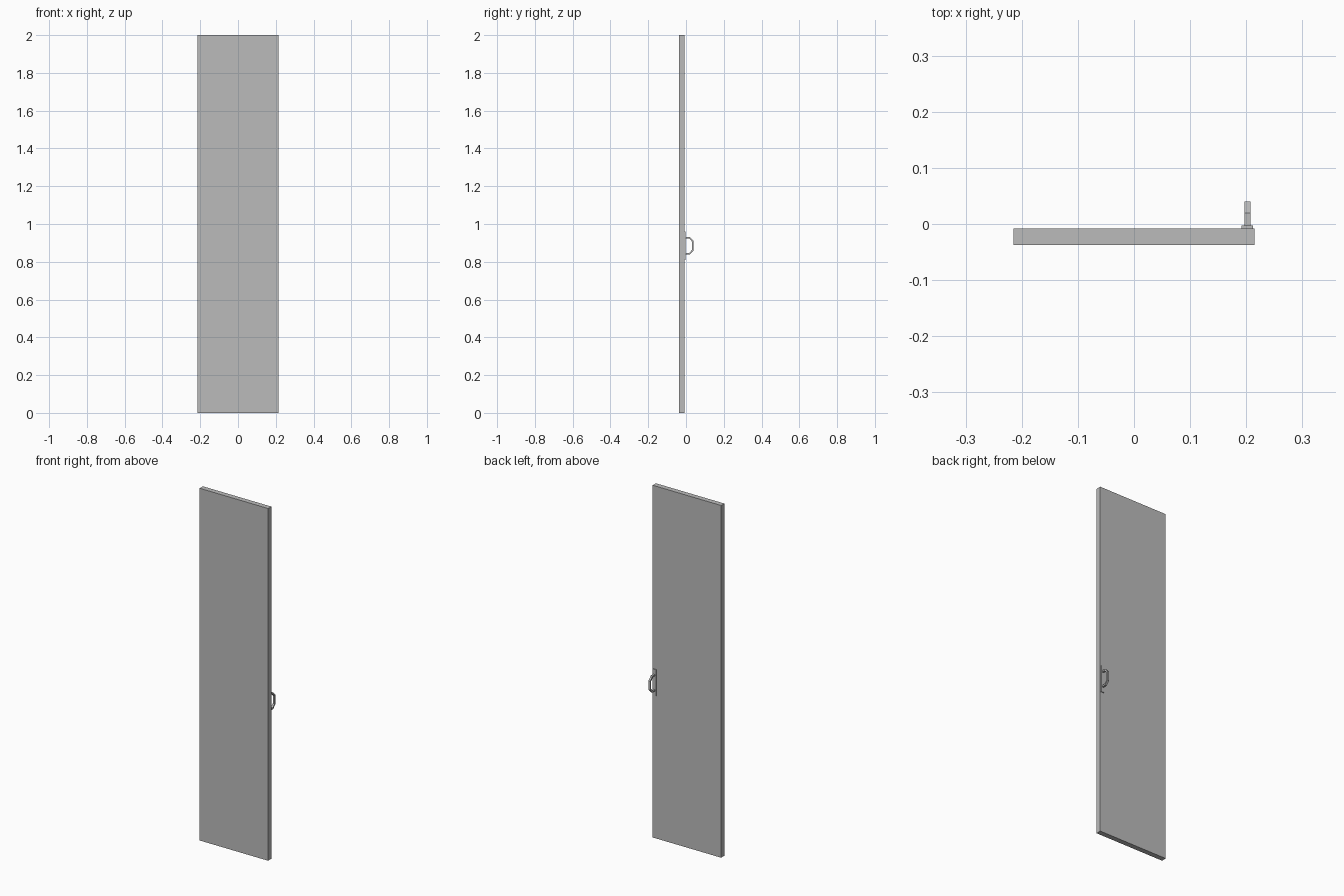
import bpy, bmesh

cube = bpy.data.objects.get("Cube")
if cube:
    bpy.data.objects.remove(cube, do_unlink=True)


def material(name, value):
    mat = bpy.data.materials.new(name)
    mat.use_nodes = True
    color = (value, value, value, 1)
    mat.diffuse_color = color
    mat.node_tree.nodes["Principled BSDF"].inputs["Base Color"].default_value = color
    return mat


grey = material("plain grey", 0.5)


def add_object(name, bm):
    bmesh.ops.recalc_face_normals(bm, faces=bm.faces)
    mesh = bpy.data.meshes.new(name)
    bm.to_mesh(mesh)
    bm.free()
    mesh.materials.append(grey)
    bpy.context.collection.objects.link(bpy.data.objects.new(name, mesh))


def box(name, low, high):
    bm = bmesh.new()
    bmesh.ops.create_cube(bm, size=1)
    for v in bm.verts:
        v.co = [(a + b) / 2 + c * (b - a) for a, b, c in zip(low, high, v.co)]
    add_object(name, bm)


def pull_handle(name, x, width, z, outer, inner):
    """Bent flat bar: half profiles (y, height from centre), mirrored in z."""
    bm = bmesh.new()
    half = outer + [(y, -h) for y, h in reversed(outer)]
    back = inner + [(y, -h) for y, h in reversed(inner)]
    rings = []
    for (yo, ho), (yi, hi) in zip(half, back):
        corners = [(x - width / 2, yo, z + ho), (x + width / 2, yo, z + ho),
                   (x + width / 2, yi, z + hi), (x - width / 2, yi, z + hi)]
        rings.append([bm.verts.new(c) for c in corners])
    for a, b in zip(rings, rings[1:]):
        for i in range(4):
            j = (i + 1) % 4
            bm.faces.new((a[i], a[j], b[j], b[i]))
    bm.faces.new(rings[0])
    bm.faces.new(rings[-1])
    add_object(name, bm)


# Door slab
box("door_panel", (-0.215, -0.037, 0), (0.215, -0.008, 2))

# Mounting plate and pull on the back, near the left edge
box("handle_plate", (0.192, -0.008, 0.81), (0.212, -0.003, 0.96))
pull_handle("pull_handle", 0.202, 0.011, 0.885,
            outer=[(-0.004, 0.047), (0.02, 0.047), (0.04, 0.026)],
            inner=[(-0.004, 0.039), (0.016, 0.039), (0.032, 0.022)])
